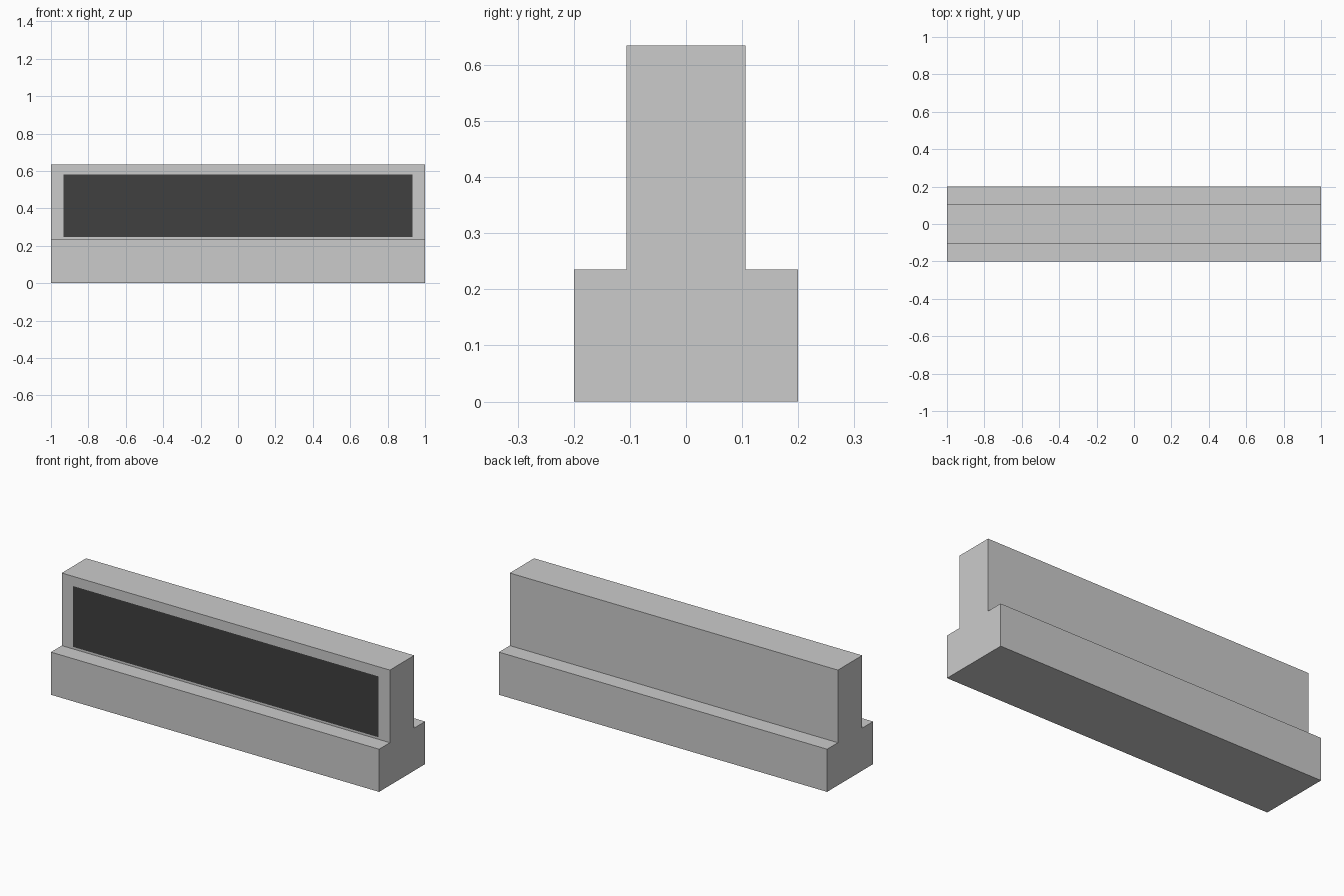
import bpy, bmesh
from mathutils import Vector

if "Cube" in bpy.data.objects:
    bpy.data.objects.remove(bpy.data.objects["Cube"])


def finish(name, bm):
    bmesh.ops.recalc_face_normals(bm, faces=bm.faces)
    mesh = bpy.data.meshes.new(name)
    bm.to_mesh(mesh)
    bm.free()
    obj = bpy.data.objects.new(name, mesh)
    bpy.context.collection.objects.link(obj)
    return obj


# Stepped body: half profile (y, z) mirrored and extruded along x
half = [(0.2, 0.0), (0.2, 0.235), (0.106, 0.235), (0.106, 0.635)]
profile = half + [(-y, z) for y, z in reversed(half)]
bm = bmesh.new()
face = bm.faces.new([bm.verts.new((-1, y, z)) for y, z in profile])
ext = bmesh.ops.extrude_face_region(bm, geom=[face], use_keep_orig=True)
verts = [v for v in ext["geom"] if isinstance(v, bmesh.types.BMVert)]
bmesh.ops.translate(bm, verts=verts, vec=Vector((2, 0, 0)))
finish("stepped_body", bm)

# Dark panel lying just in front of the upright's front face
bm = bmesh.new()
corners = [(-0.932, 0.247), (0.932, 0.247), (0.932, 0.582), (-0.932, 0.582)]
bm.faces.new([bm.verts.new((x, -0.107, z)) for x, z in corners])
bm.normal_update()
mesh = bpy.data.meshes.new("front_panel")
bm.to_mesh(mesh)
bm.free()
panel = bpy.data.objects.new("front_panel", mesh)
bpy.context.collection.objects.link(panel)

dark = bpy.data.materials.new("dark_panel")
dark.diffuse_color = (0.05, 0.05, 0.05, 1)
dark.use_nodes = True
dark.node_tree.nodes["Principled BSDF"].inputs["Base Color"].default_value = dark.diffuse_color
mesh.materials.append(dark)
